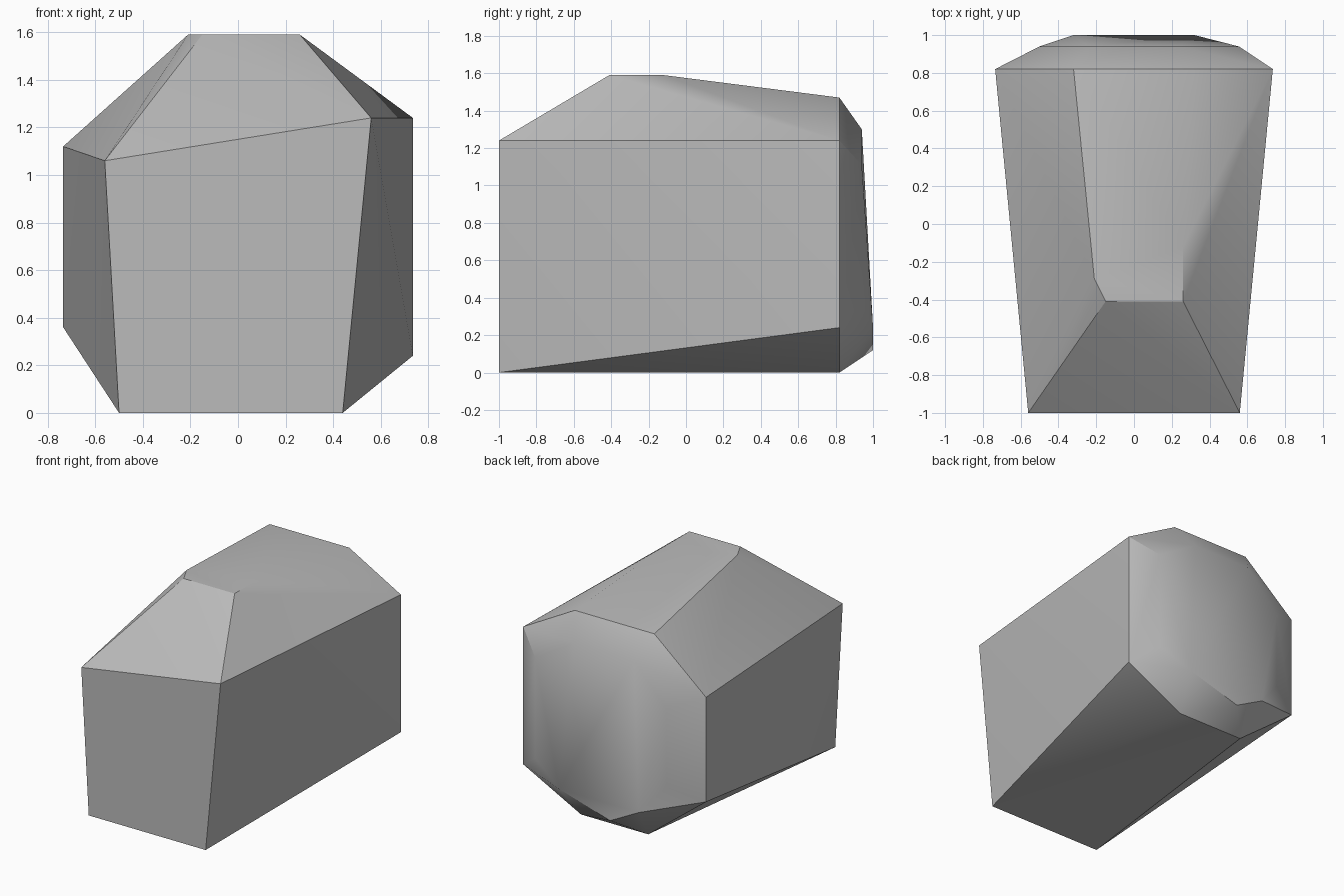
import bpy
import bmesh
from math import radians

cube = bpy.data.objects.get("Cube")
if cube:
    bpy.data.objects.remove(cube)

# Stone colour
stone = bpy.data.materials.new("stone_grey")
stone.use_nodes = True
grey = (0.5, 0.5, 0.5, 1)
stone.diffuse_color = grey
stone.node_tree.nodes["Principled BSDF"].inputs["Base Color"].default_value = grey


def section(y, outline):
    """Corners (x, z) of one cross-section at depth y."""
    return [(x, y, z) for x, z in outline]


def pair(x, z):
    return [(-x, z), (x, z)]


# Cut front face
front = section(-1, [(-0.5, 0), (0.44, 0), (0.56, 1.24), (-0.56, 1.06)])
# Flat crown
crown = [(-0.15, -0.41, 1.59), (0.26, -0.41, 1.59),
         (0.26, -0.12, 1.59), (-0.21, -0.29, 1.59)]
# Widest ring near the back
shoulder = section(0.82, pair(0.27, 0) + pair(0.32, 1.47) +
                   [(-0.735, 0.36), (-0.735, 1.12), (0.735, 0.24), (0.735, 1.24)])
# Bulging back, lowest part furthest out
bulge = section(0.94, pair(0.24, 1.3) +
                [(-0.5, 0.45), (-0.5, 1.02), (0.555, 0.38), (0.555, 1.11)])
heel = section(1, pair(0.32, 0.24) + [(-0.09, 0.12)])

# Wrap the corners in one solid boulder
bm = bmesh.new()
for corner in front + crown + shoulder + bulge + heel:
    bm.verts.new(corner)
bmesh.ops.convex_hull(bm, input=bm.verts[:])
bmesh.ops.dissolve_limit(bm, angle_limit=radians(1), verts=bm.verts[:], edges=bm.edges[:])
bmesh.ops.recalc_face_normals(bm, faces=bm.faces[:])

mesh = bpy.data.meshes.new("boulder")
bm.to_mesh(mesh)
bm.free()
mesh.materials.append(stone)
boulder = bpy.data.objects.new("boulder", mesh)
bpy.context.collection.objects.link(boulder)

# Soft facets with crisp main edges
bpy.ops.object.select_all(action="DESELECT")
boulder.select_set(True)
bpy.context.view_layer.objects.active = boulder
bpy.ops.object.shade_smooth_by_angle(angle=radians(30))
